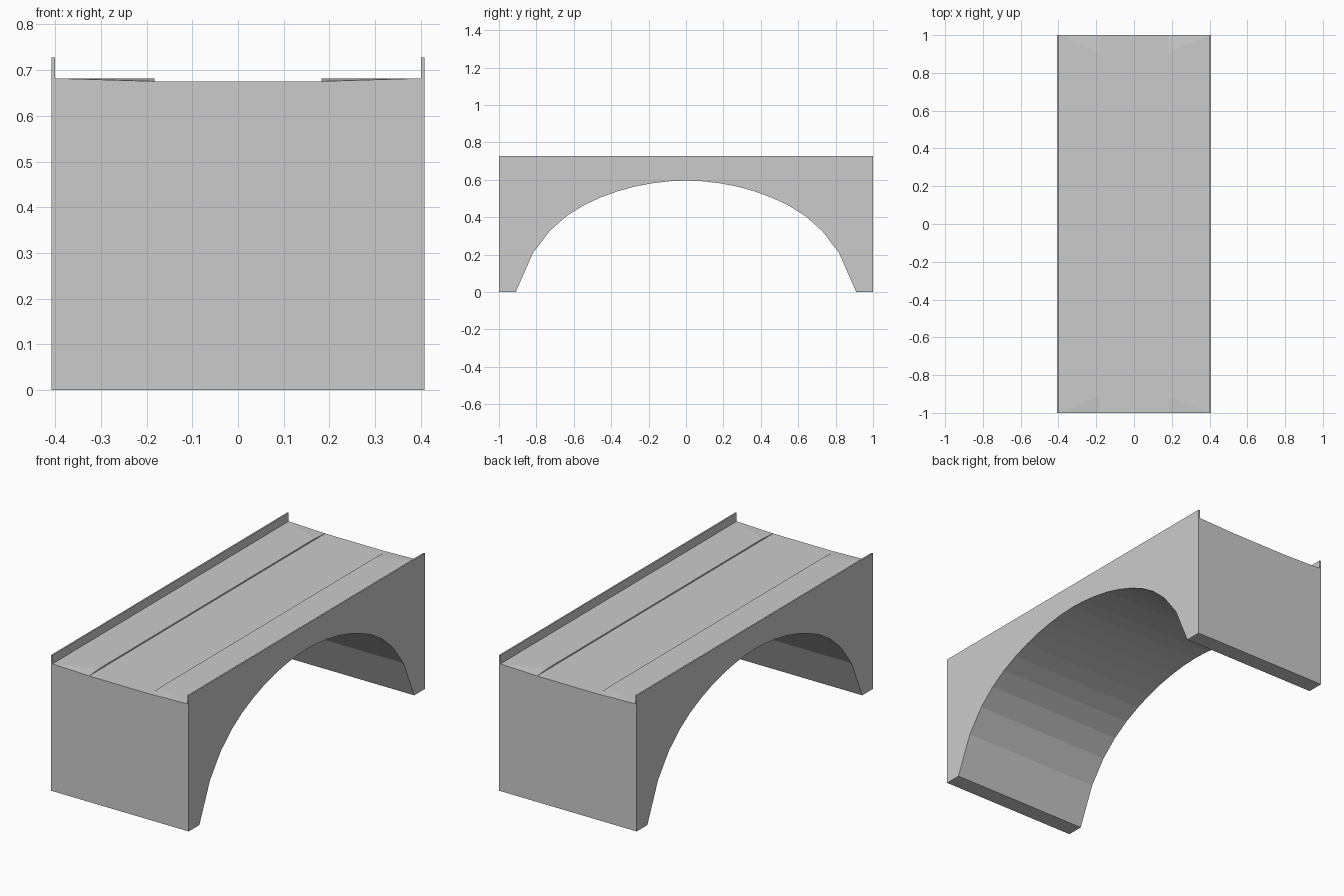
import bpy, bmesh

if "Cube" in bpy.data.objects:
    bpy.data.objects.remove(bpy.data.objects["Cube"])


def to_object(name, bm):
    bmesh.ops.recalc_face_normals(bm, faces=bm.faces)
    mesh = bpy.data.meshes.new(name)
    bm.to_mesh(mesh)
    bm.free()
    obj = bpy.data.objects.new(name, mesh)
    bpy.context.collection.objects.link(obj)
    return obj


def loft(name, rings, fix=None):
    """Skin a row of closed rings of points and cap both ends."""
    bm = bmesh.new()
    rows = [[bm.verts.new(p) for p in ring] for ring in rings]
    n = len(rows[0])
    for a, b in zip(rows, rows[1:]):
        for i in range(n):
            j = (i + 1) % n
            bm.faces.new((a[i], a[j], b[j], b[i]))
    bm.faces.new(rows[0])
    bm.faces.new(rows[-1])
    if fix:
        fix(bm, rows)
    return to_object(name, bm)


# Bridge body: half cross-section with parapet, kerb strip and sunken roadway
KERB = 0.682
half = [(0.408, 0), (0.408, 0.728), (0.4, 0.728), (0.4, KERB), (0.183, KERB), (0.183, 0.675)]
section = half + [(-x, z) for x, z in reversed(half)]
KERB_EDGE, KERB_FOOT = (4, 7), (3, 8)


def station(y, end):
    # at the bridge ends the kerb edge dips to the roadway
    return [(x, y, 0.6755 if end and i in KERB_EDGE else z)
            for i, (x, z) in enumerate(section)]


def crease_ramps(bm, rows):
    # triangular ramp facets at the four kerb corners
    for end, inner in ((rows[0], rows[1]), (rows[3], rows[2])):
        for edge, foot in zip(KERB_EDGE, KERB_FOOT):
            bmesh.ops.connect_verts(bm, verts=[inner[edge], end[foot]])


bridge = loft("bridge_body", [station(-1, True), station(-0.91, False),
                              station(0.91, False), station(1, True)], crease_ramps)

# Arch opening: faceted half profile (heights at equal steps), mirrored
heights = [0.596, 0.592, 0.581, 0.564, 0.539, 0.506, 0.464, 0.407, 0.327, 0.207, 0.0]
right = [(0.091 * i, z) for i, z in enumerate(heights)]
arch = [(-y, z) for y, z in reversed(right[1:])] + right + [(0.91, -0.2), (-0.91, -0.2)]
cutter = loft("arch_cutter", [[(x, y, z) for y, z in arch] for x in (-0.6, 0.6)])
cutter.hide_render = True
cutter.hide_set(True)

cut = bridge.modifiers.new("arch_opening", 'BOOLEAN')
cut.operation = 'DIFFERENCE'
cut.solver = 'EXACT'
cut.object = cutter
